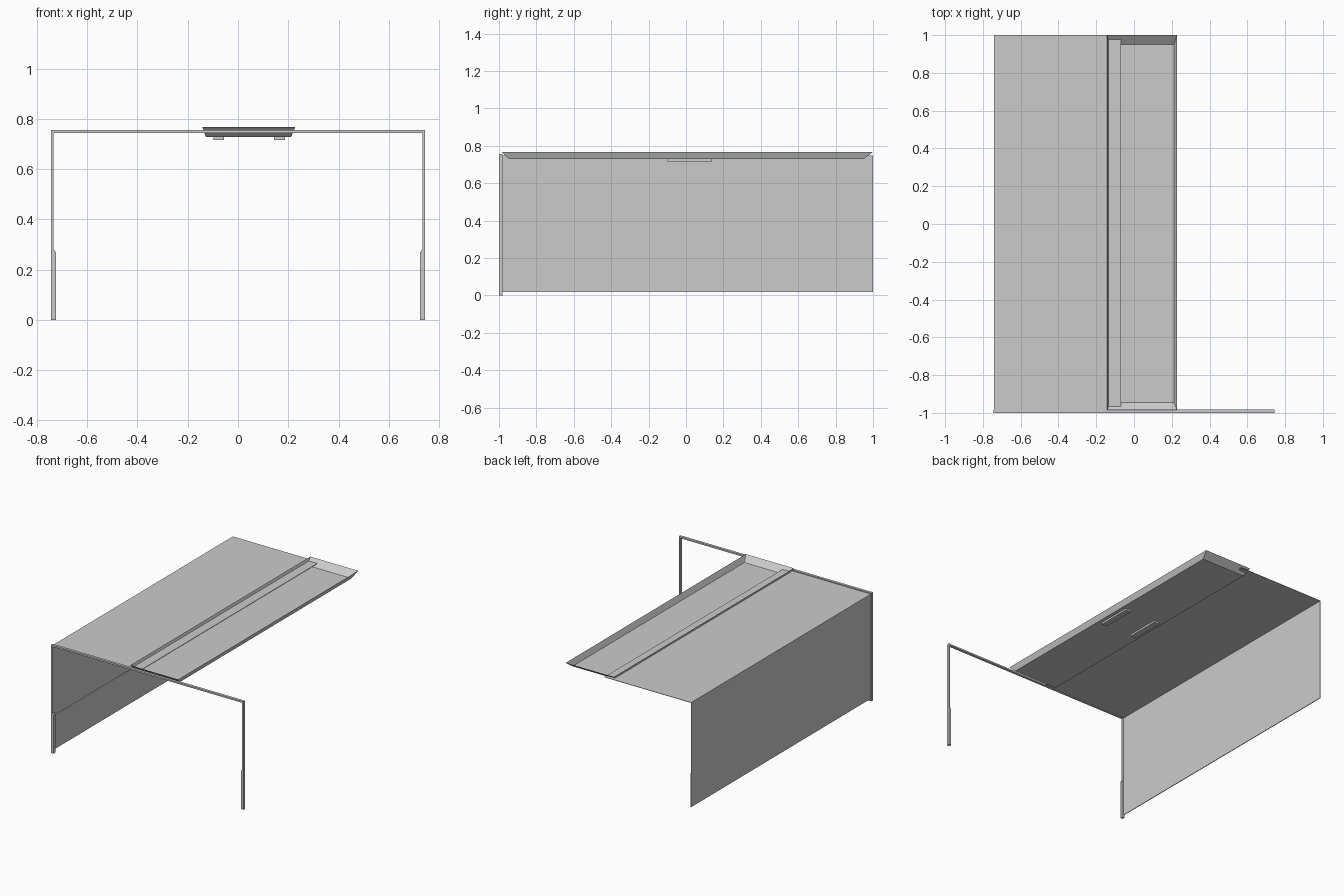
import bpy

if "Cube" in bpy.data.objects:
    bpy.data.objects.remove(bpy.data.objects["Cube"])


def make_object(name, verts, faces):
    mesh = bpy.data.meshes.new(name)
    mesh.from_pydata(verts, [], faces)
    obj = bpy.data.objects.new(name, mesh)
    bpy.context.collection.objects.link(obj)
    return obj


def extrude_profile(name, profile, y0, y1):
    """Closed x/z outline extruded along y."""
    n = len(profile)
    verts = [(x, y, z) for y in (y0, y1) for x, z in profile]
    faces = [tuple(range(n)), tuple(range(2 * n - 1, n - 1, -1))]
    faces += [(i, i + n, (i + 1) % n + n, (i + 1) % n) for i in range(n)]
    return make_object(name, verts, faces)


def box(name, x0, x1, y0, y1, z0, z1):
    return extrude_profile(name, [(x0, z0), (x1, z0), (x1, z1), (x0, z1)], y0, y1)


# Front arch: slim rail with wider lower legs, mirrored outline
outer = [(0.743, 0.0), (0.743, 0.755)]
inner = [(0.733, 0.744), (0.733, 0.28), (0.723, 0.268), (0.723, 0.0)]
arch = ([(-x, z) for x, z in outer] + outer[::-1]
        + inner[::-1] + [(-x, z) for x, z in inner])
extrude_profile("front_arch", arch, -1.0, -0.982)

# Side wall and desk top, two thin sheets meeting at the corner
extrude_profile("wall_and_top_panel",
                [(-0.740, 0.255), (-0.740, 0.748), (-0.07, 0.748),
                 (-0.07, 0.745), (-0.737, 0.745), (-0.737, 0.255)],
                -0.982, 1.0)
box("lower_wall_panel", -0.740, -0.735, -0.982, 1.0, 0.018, 0.255)


# Open tray with sloping walls
def ring(x0, x1, y0, y1, z):
    return [(x0, y0, z), (x1, y0, z), (x1, y1, z), (x0, y1, z)]


tray_verts = ring(-0.128, 0.211, -0.945, 0.95, 0.728) + ring(-0.142, 0.228, -0.986, 1.0, 0.767)
tray_faces = [(0, 1, 2, 3)] + [(i, i + 4, (i + 1) % 4 + 4, (i + 1) % 4) for i in range(4)]
make_object("tray", tray_verts, tray_faces)

# Pads under the tray
for side, x in (("left", -0.077), ("right", 0.165)):
    box(side + "_tray_pad", x - 0.021, x + 0.021, -0.1, 0.14, 0.715, 0.728)
